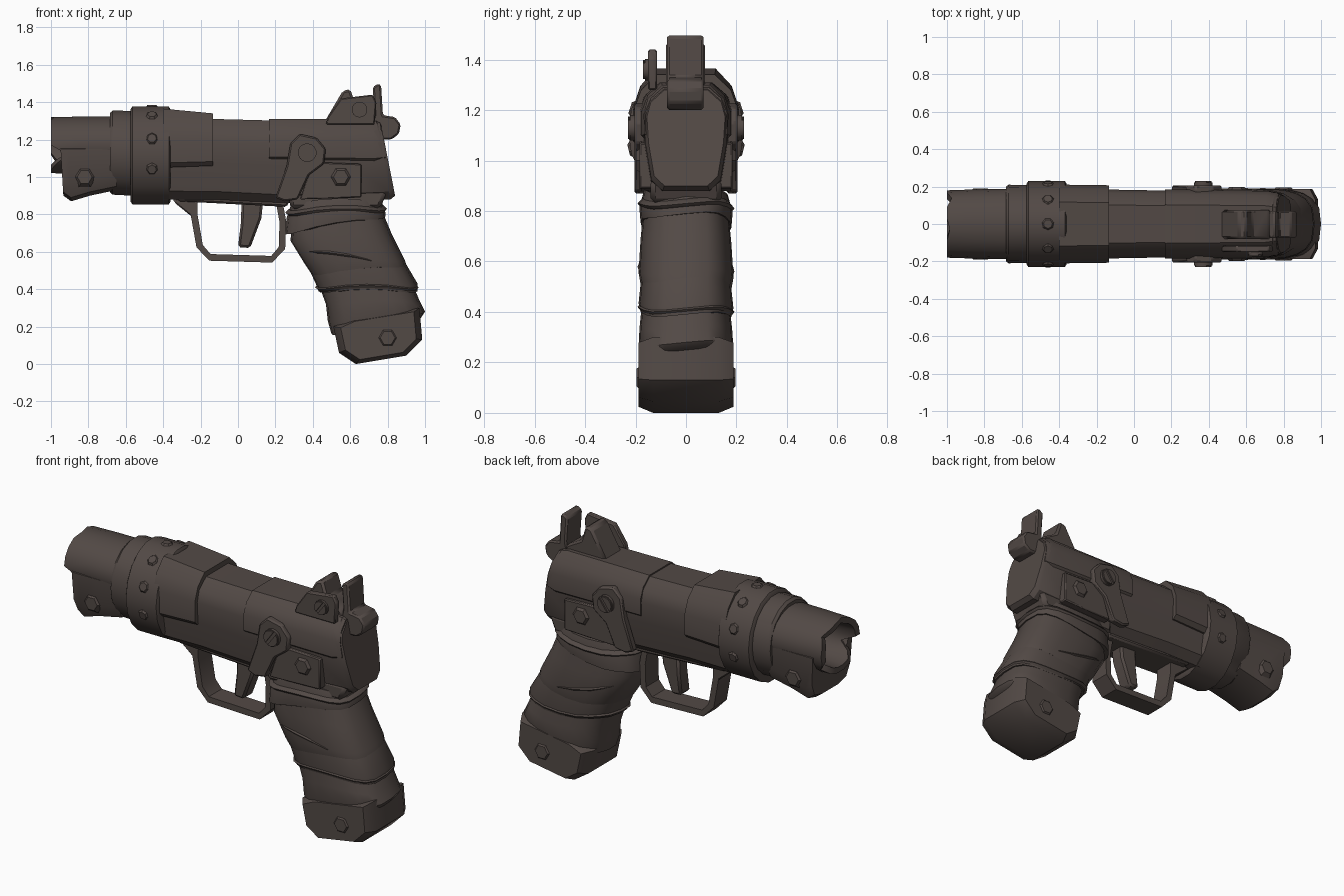
import bpy, bmesh
from math import sin, cos, pi, radians
from mathutils import Vector

if "Cube" in bpy.data.objects:
    bpy.data.objects.remove(bpy.data.objects["Cube"], do_unlink=True)

COLOR = (0.085, 0.067, 0.06, 1)
metal = bpy.data.materials.new("dark brown metal")
metal.use_nodes = True
metal.diffuse_color = COLOR
metal.node_tree.nodes["Principled BSDF"].inputs["Base Color"].default_value = COLOR


def finish(name, bm, bevel=0, angle=35):
    bmesh.ops.recalc_face_normals(bm, faces=bm.faces)
    mesh = bpy.data.meshes.new(name)
    bm.to_mesh(mesh)
    bm.free()
    mesh.materials.append(metal)
    ob = bpy.data.objects.new(name, mesh)
    bpy.context.collection.objects.link(ob)
    bpy.ops.object.select_all(action='DESELECT')
    ob.select_set(True)
    bpy.context.view_layer.objects.active = ob
    bpy.ops.object.shade_smooth_by_angle(angle=radians(angle))
    if bevel:
        mod = ob.modifiers.new("bevel", 'BEVEL')
        mod.width, mod.segments = bevel, 1
    return ob


def loft(name, rings, **kw):
    """Skin a list of equal closed rings and cap both ends."""
    bm = bmesh.new()
    rows = [[bm.verts.new(p) for p in ring] for ring in rings]
    n = len(rows[0])
    for a, b in zip(rows, rows[1:]):
        for i in range(n):
            j = (i + 1) % n
            bm.faces.new((a[i], a[j], b[j], b[i]))
    bm.faces.new(rows[0])
    bm.faces.new(rows[-1])
    return finish(name, bm, **kw)


def prism(name, outline, y0, y1, **kw):
    """Extrude an x-z outline from y0 to y1."""
    return loft(name, [[(x, y, z) for x, z in outline] for y in (y0, y1)], **kw)


def ring_x(x, zc, ry, rz, n=18):
    return [(x, ry * cos(2 * pi * i / n), zc + rz * sin(2 * pi * i / n)) for i in range(n)]


def cone(name, center, direction, r1, r2, depth, sides, spin=0):
    bm = bmesh.new()
    bmesh.ops.create_cone(bm, cap_ends=True, segments=sides, radius1=r1, radius2=r2, depth=depth)
    q = Vector(direction).to_track_quat('Z', 'Y')
    for v in bm.verts:
        c, s = cos(spin), sin(spin)
        p = Vector((c * v.co.x - s * v.co.y, s * v.co.x + c * v.co.y, v.co.z))
        v.co = q @ p + Vector(center)
    return finish(name, bm)


def screw(name, x, z, y, side, r):
    """Round head split by a diagonal slot."""
    cone(name + "_base", (x, side * y, z), (0, side, 0), r, r, 0.02, 14)
    for k in (0, 1):
        arc = [pi * (0.3 + k) + 0.2 + (pi - 0.4) * i / 8 for i in range(9)]
        prism(name + "_half", [(x + r * 0.9 * cos(a), z + r * 0.9 * sin(a)) for a in arc],
              side * y, side * (y + 0.018))


# Chipped hollow barrel
CHIPS = {2: 0.025, 5: 0.015, 10: 0.09, 11: 0.03, 16: 0.03}


def chip(ring):
    return [(x + CHIPS.get(i, 0), y, z) for i, (x, y, z) in enumerate(ring)]

BZ = 1.17
loft("barrel", [ring_x(-0.6, BZ, 0.19, 0.155), ring_x(-0.85, BZ, 0.185, 0.155),
                chip(ring_x(-1, BZ, 0.18, 0.152)), chip(ring_x(-1, BZ, 0.14, 0.12)),
                ring_x(-0.86, BZ, 0.13, 0.115), ring_x(-0.7, BZ, 0.13, 0.115)])


# Lug cradling the underside of the barrel
def lug_ring(x, zb, slant, half=0.183):
    outer = [(half, BZ - 0.02), (half * 0.97, zb + 0.09), (half * 0.8, zb + 0.02), (half * 0.4, zb)]
    outer += [(-y, z) for y, z in reversed(outer)]
    inner = [(-0.15 * cos(a), BZ - 0.135 * sin(a)) for a in (pi * k / 8 for k in range(9))]
    return [(x + slant * (BZ - z), y, z) for y, z in outer + inner]

loft("barrel_lug", [lug_ring(-0.95, 0.9, 0.06), lug_ring(-0.91, 0.87, 0.06),
                    lug_ring(-0.8, 0.9, 0.03), lug_ring(-0.65, 0.93, 0)])

# Collar, strap band and rivets
loft("collar", [ring_x(-0.685, 1.13, 0.2, 0.215), ring_x(-0.67, 1.13, 0.21, 0.228),
                ring_x(-0.36, 1.12, 0.205, 0.235)])
BAND_Y, BAND_Z, BAND_C = 0.23, 0.265, 1.115
loft("strap_band", [ring_x(-0.575, BAND_C, 0.215, 0.25), ring_x(-0.565, BAND_C, BAND_Y, BAND_Z),
                    ring_x(-0.37, BAND_C, BAND_Y, BAND_Z), ring_x(-0.36, BAND_C, 0.215, 0.25)])
for deg in (-16, 20, 55, 90, 125, 160, 196):
    a = radians(deg)
    cone("band_rivet", (-0.46, BAND_Y * cos(a), BAND_C + BAND_Z * sin(a)),
         (0, cos(a) / BAND_Y, sin(a) / BAND_Z), 0.034, 0.024, 0.012, 7)

# Receiver body: mirrored half section as (half width, height share)
HALF = [(0.095, 0), (0.14, 0.1), (0.165, 0.45), (0.172, 0.72), (0.155, 0.87), (0.095, 1)]


def body_ring(x, z0, z1, wide=1, shear=0, half=HALF):
    right = [(x + shear * (1 - t), w * wide, z0 + t * (z1 - z0)) for w, t in half]
    return right + [(px, -y, z) for px, y, z in reversed(right)]

loft("receiver", [body_ring(-0.4, 0.88, 1.32, 1.1), body_ring(-0.13, 0.88, 1.31, 1.07),
                  body_ring(0.25, 0.86, 1.3, 1.03), body_ring(0.6, 0.87, 1.3),
                  body_ring(0.74, 0.88, 1.3, 0.98, 0.075), body_ring(0.765, 0.9, 1.28, 0.9, 0.075)])
TOP = [(0.16, 0), (0.18, 0.08), (0.18, 0.5), (0.155, 0.78), (0.1, 1)]
loft("front_top_shell", [body_ring(-0.4, 1.05, 1.365, 1.17, half=TOP),
                         body_ring(-0.135, 1.06, 1.34, 1.15, half=TOP)])
loft("rear_top_shell", [body_ring(0.165, 1.09, 1.31, 1.03, half=TOP),
                        body_ring(0.7, 1.08, 1.31, 0.98, 0.03, half=TOP),
                        body_ring(0.76, 1.09, 1.29, 0.9, 0.03, half=TOP)])
prism("under_rail", [(-0.34, 0.92), (-0.32, 0.87), (0.26, 0.84), (0.3, 0.92)], -0.1, 0.1, bevel=0.01)
prism("grip_tang", [(0.27, 0.92), (0.28, 0.83), (0.76, 0.83), (0.8, 0.93)], -0.14, 0.14, bevel=0.02)

# Fittings repeated on both sides
LEVER = [(0.2, 0.89), (0.26, 1.06), (0.28, 1.18), (0.33, 1.23), (0.42, 1.21), (0.47, 1.15),
         (0.46, 1.07), (0.38, 1.01), (0.32, 0.88), (0.25, 0.87)]
for s in (-1, 1):
    prism("side_plate", [(0.33, 0.88), (0.4, 1.08), (0.66, 1.07), (0.66, 0.89)],
          s * 0.13, s * 0.185, bevel=0.006)
    prism("side_lever", LEVER, s * 0.16, s * 0.205, bevel=0.008)
    screw("lever_screw", 0.37, 1.13, 0.212, s, 0.05)
    for x, z, y in ((0.55, 1.0, 0.187), (-0.82, 1.0, 0.178), (0.8, 0.14, 0.185)):
        cone("hex_bolt", (x, s * y, z), (0, s, 0), 0.062, 0.04, 0.022, 6, pi / 6)

# Sight block, sight plate and hammer
prism("sight_block", [(0.46, 1.29), (0.56, 1.46), (0.6, 1.47), (0.63, 1.38), (0.72, 1.33),
                      (0.74, 1.29)], -0.08, 0.075, bevel=0.012)
prism("sight_plate", [(0.47, 1.28), (0.48, 1.32), (0.55, 1.42), (0.72, 1.44), (0.74, 1.4),
                      (0.73, 1.28)], -0.15, -0.115, bevel=0.006)
screw("sight_screw", 0.65, 1.36, 0.153, -1, 0.042)
prism("hammer", [(0.7, 1.2), (0.73, 1.34), (0.72, 1.48), (0.75, 1.5), (0.765, 1.49),
                 (0.775, 1.33), (0.84, 1.32), (0.87, 1.28), (0.86, 1.23), (0.82, 1.2)],
      -0.075, 0.07, bevel=0.01)

# Trigger and its guard
prism("trigger", [(0.02, 0.88), (0.135, 0.88), (0.125, 0.78), (0.065, 0.62), (0.0, 0.625),
                  (0.015, 0.75)], -0.045, 0.045, bevel=0.012)
path = [Vector(p) for p in ((-0.235, 0.87), (-0.235, 0.8), (-0.205, 0.63), (-0.15, 0.57),
                            (0.18, 0.56), (0.235, 0.62), (0.24, 0.76), (0.22, 0.87))]
rings = []
for i, p in enumerate(path):
    d = (path[min(i + 1, len(path) - 1)] - path[max(i - 1, 0)]).normalized()
    n = Vector((-d.y, d.x)) * 0.018
    rings.append([(p.x + n.x * k, y, p.y + n.y * k)
                  for k, y in ((1, 0.06), (1, -0.06), (-1, -0.06), (-1, 0.06))])
loft("trigger_guard", rings)
prism("guard_foot", [(-0.35, 0.88), (-0.33, 0.855), (-0.25, 0.79), (-0.22, 0.8), (-0.22, 0.89)],
      -0.06, 0.06, bevel=0.006)


# Grip wraps: tilted rounded rings from a front point to a rear point
def wrap_ring(fx, fz, rx, rz, w, n=20):
    a, b = Vector((fx, 0, fz)), Vector((rx, 0, rz))
    ring = []
    for i in range(n):
        t = 2 * pi * i / n
        c, s = cos(t), sin(t)
        u = abs(c) ** 0.8 * (1 if c > 0 else -1)
        v = abs(s) ** 0.65 * (1 if s > 0 else -1)
        ring.append((a + b) / 2 + (b - a) / 2 * u + Vector((0, w * v, 0.01 * sin(3 * t))))
    return ring

WRAPS = [
    [(0.29, 0.87, 0.76, 0.88, 0.165), (0.26, 0.78, 0.785, 0.83, 0.185), (0.25, 0.7, 0.79, 0.79, 0.18)],
    [(0.29, 0.74, 0.77, 0.82, 0.17), (0.28, 0.66, 0.82, 0.7, 0.18),
     (0.36, 0.53, 0.89, 0.56, 0.188), (0.4, 0.47, 0.9, 0.53, 0.18)],
    [(0.36, 0.55, 0.86, 0.6, 0.172), (0.42, 0.42, 0.96, 0.43, 0.188), (0.43, 0.39, 0.96, 0.39, 0.18)],
    [(0.43, 0.43, 0.92, 0.46, 0.172), (0.47, 0.32, 0.97, 0.34, 0.184),
     (0.48, 0.23, 1.0, 0.28, 0.188), (0.5, 0.16, 0.98, 0.25, 0.175)],
]
for rows in WRAPS:
    loft("grip_wrap", [wrap_ring(*r) for r in rows], angle=50)

# Thin rolled folds between the wraps
for fx, fz, rx, rz in ((0.26, 0.81, 0.79, 0.83), (0.33, 0.62, 0.86, 0.52), (0.42, 0.41, 0.96, 0.41)):
    loft("wrap_fold", [wrap_ring(fx + 0.012, fz + 0.018, rx - 0.012, rz + 0.018, 0.176),
                       wrap_ring(fx - 0.008, fz, rx + 0.006, rz, 0.192),
                       wrap_ring(fx + 0.014, fz - 0.018, rx - 0.008, rz - 0.018, 0.178)], angle=50)

# Grip butt: outline shrinking towards both flat sides
BUTT = [(0.51, 0.2), (0.54, 0.06), (0.63, 0), (0.9, 0.045), (0.985, 0.13), (0.97, 0.3), (0.6, 0.24)]
loft("grip_butt", [[(0.77 + (x - 0.77) * k, y, 0.16 + (z - 0.16) * k) for x, z in BUTT]
                   for y, k in ((-0.188, 0.85), (-0.13, 1), (0.13, 1), (0.188, 0.85))])
